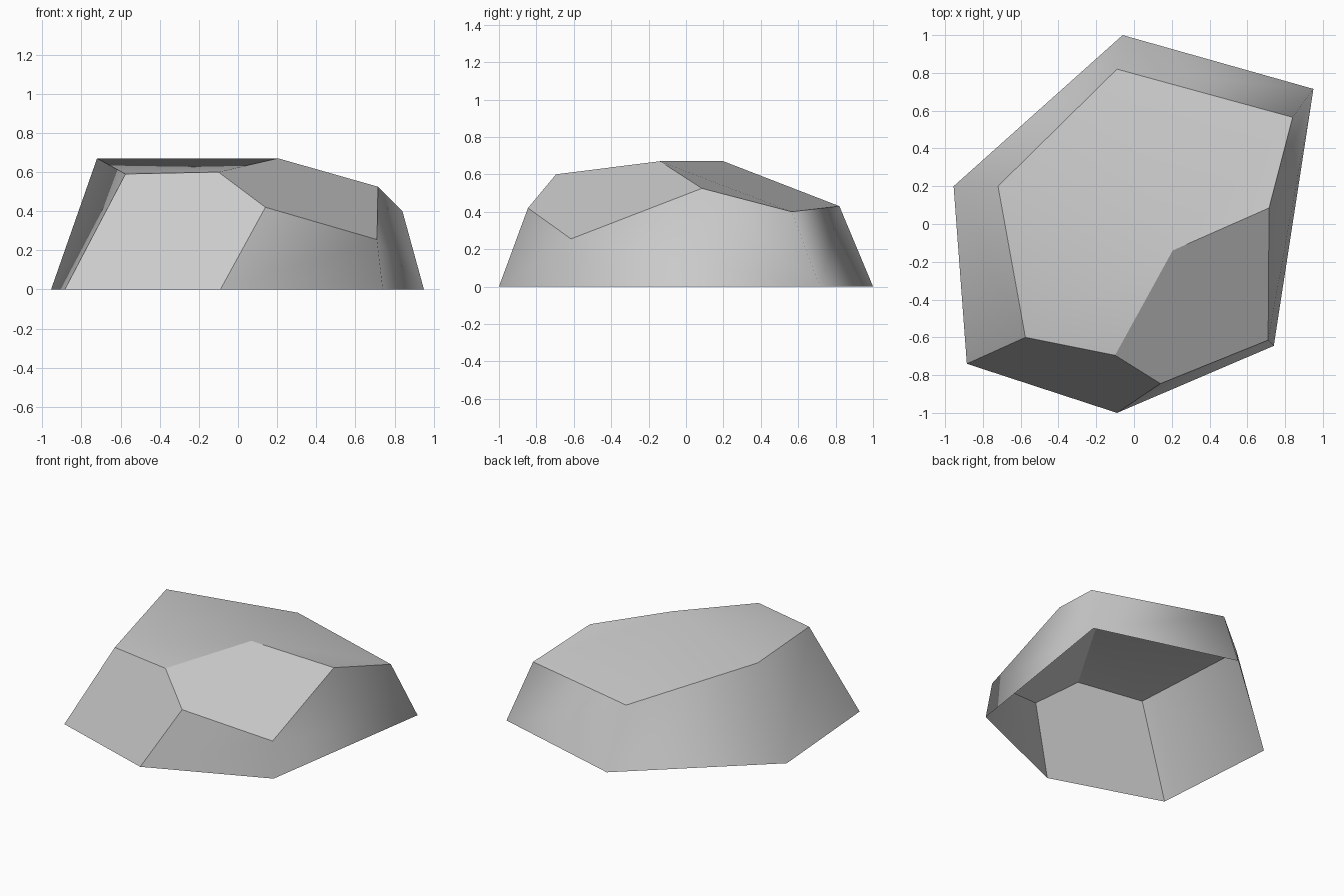
import bpy
import bmesh

default_cube = bpy.data.objects.get("Cube")
if default_cube:
    bpy.data.objects.remove(default_cube, do_unlink=True)


def make_material(name, color):
    material = bpy.data.materials.new(name)
    material.use_nodes = True
    material.diffuse_color = color
    shader = next(n for n in material.node_tree.nodes if n.type == "BSDF_PRINCIPLED")
    shader.inputs["Base Color"].default_value = color
    shader.inputs["Roughness"].default_value = 0.9
    return material


# Ground outline, counterclockwise from the front point
ground = [(-0.09, -1.0), (0.74, -0.645), (0.95, 0.715),
          (-0.06, 1.0), (-0.955, 0.2), (-0.885, -0.74)]

# Upper rim, counterclockwise from the front left corner, then the inner peak
rim = [(-0.575, -0.6, 0.59), (-0.1, -0.695, 0.6), (0.14, -0.845, 0.42),
       (0.71, -0.615, 0.255), (0.715, 0.085, 0.525), (0.84, 0.565, 0.4),
       (-0.09, 0.82, 0.43), (-0.72, 0.2, 0.67)]
peak_point = (0.205, -0.14, 0.67)

bm = bmesh.new()
low = [bm.verts.new((x, y, 0)) for x, y in ground]
top = [bm.verts.new(point) for point in rim]
peak = bm.verts.new(peak_point)

# Side walls; the underside stays open
front = bm.faces.new([low[5], low[0], top[2], top[1], top[0]])
walls = [
    bm.faces.new([low[0], low[1], top[3], top[2]]),
    bm.faces.new([low[1], low[2], top[5], top[4], top[3]]),
    bm.faces.new([low[2], low[3], top[6], top[5]]),
    bm.faces.new([low[3], low[4], top[7], top[6]]),
    bm.faces.new([low[4], low[5], top[0], top[7]]),
]

# Chipped corner and the two gently folded roof planes
chip = bm.faces.new([top[1], top[2], top[3], top[4], peak])
roof = [
    bm.faces.new([top[0], top[1], peak, top[7]]),
    bm.faces.new([top[7], peak, top[4], top[5], top[6]]),
]

# Blend shading inside each group of faces, keep crisp edges between groups
group = {front: "front", chip: "chip"}
group.update({face: "wall" for face in walls})
group.update({face: "roof" for face in roof})
for face in bm.faces:
    face.smooth = True
for edge in bm.edges:
    edge.smooth = len({group[face] for face in edge.link_faces}) == 1

mesh = bpy.data.meshes.new("rock")
bm.to_mesh(mesh)
bm.free()
mesh.materials.append(make_material("stone grey", (0.6, 0.6, 0.6, 1)))
rock = bpy.data.objects.new("rock", mesh)
bpy.context.collection.objects.link(rock)
